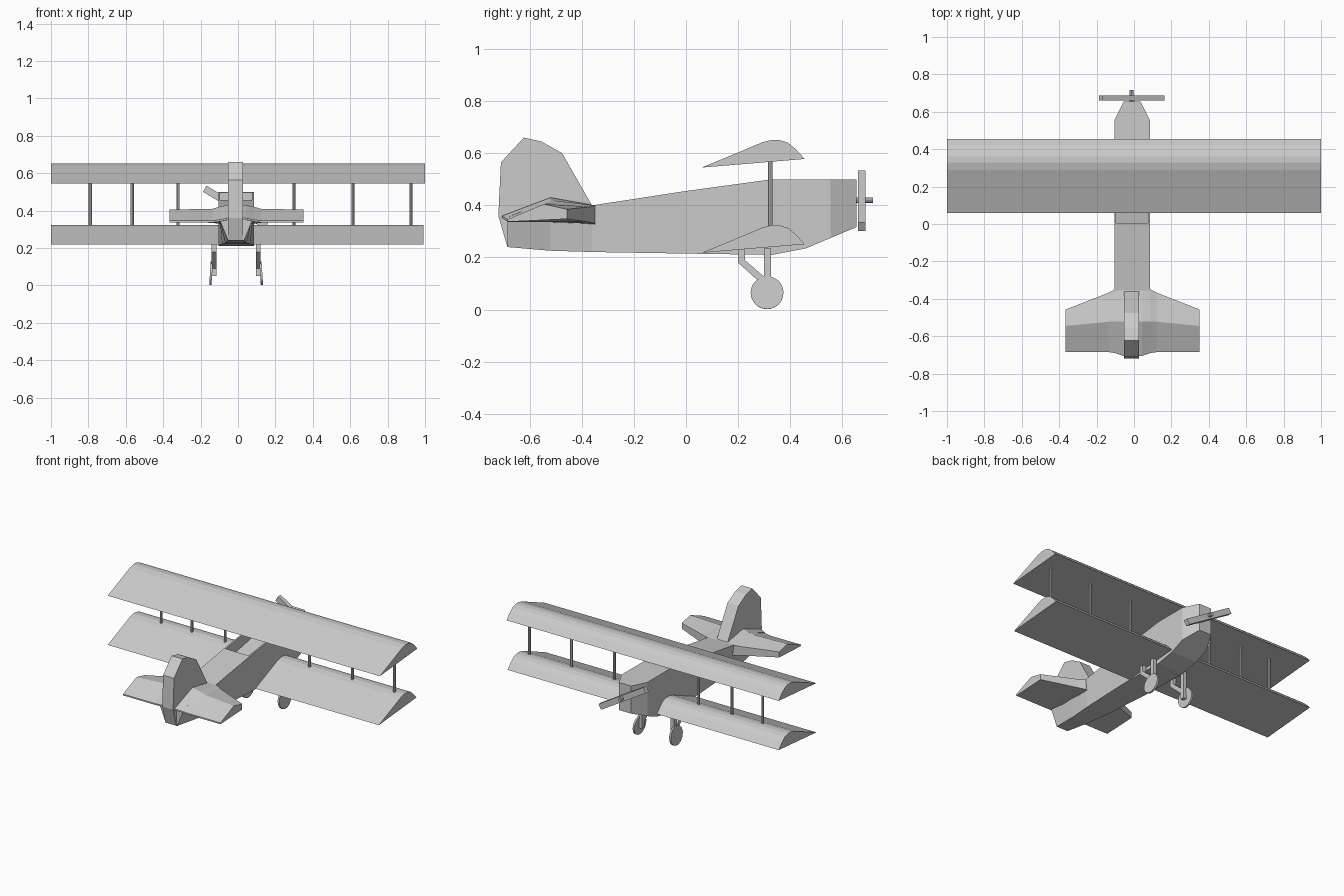
import bpy, bmesh, math
from mathutils import Vector, Matrix

if "Cube" in bpy.data.objects:
    bpy.data.objects.remove(bpy.data.objects["Cube"])

CX = -0.01  # centre line of the body


def loft(name, rings):
    """Skin a list of equal-length point rings and cap both ends."""
    bm = bmesh.new()
    vs = [[bm.verts.new(p) for p in r] for r in rings]
    n = len(rings[0])
    for a, b in zip(vs, vs[1:]):
        for i in range(n):
            j = (i + 1) % n
            bm.faces.new((a[i], a[j], b[j], b[i]))
    bm.faces.new(vs[0])
    bm.faces.new(vs[-1])
    bmesh.ops.recalc_face_normals(bm, faces=bm.faces)
    me = bpy.data.meshes.new(name)
    bm.to_mesh(me)
    bm.free()
    ob = bpy.data.objects.new(name, me)
    bpy.context.collection.objects.link(ob)
    return ob


def slab(name, profile, x0, x1):
    """Extrude a (y, z) profile along x."""
    return loft(name, [[(x, y, z) for y, z in profile] for x in (x0, x1)])


def rod(name, a, b, r, sides):
    a, b = Vector(a), Vector(b)
    d = b - a
    bpy.ops.mesh.primitive_cylinder_add(vertices=sides, radius=r, depth=d.length, location=(a + b) / 2)
    ob = bpy.context.object
    ob.name = name
    ob.rotation_euler = d.to_track_quat('Z', 'Y').to_euler()
    return ob


# fuselage: y, top z, bottom z, top half width, bottom half width
sections = [
    (0.655, 0.50, 0.317, 0.045, 0.045),
    (0.555, 0.50, 0.275, 0.095, 0.095),
    (0.46, 0.50, 0.235, 0.095, 0.095),
    (0.33, 0.50, 0.21, 0.095, 0.095),
    (0.0, 0.455, 0.215, 0.095, 0.095),
    (-0.36, 0.40, 0.221, 0.095, 0.075),
    (-0.52, 0.42, 0.226, 0.093, 0.058),
    (-0.685, 0.355, 0.24, 0.09, 0.042),
]
body = loft("fuselage", [[(CX - t, y, zt), (CX + t, y, zt), (CX + b, y, zb), (CX - b, y, zb)]
                         for y, zt, zb, t, b in sections])

# cockpit opening
cutter = slab("cockpit_cutter", [(0.005, 0.37), (0.31, 0.43), (0.31, 0.6), (0.005, 0.6)],
              CX - 0.085, CX + 0.085)
cutter.hide_render = True
mod = body.modifiers.new("cockpit", 'BOOLEAN')
mod.operation, mod.object, mod.solver = 'DIFFERENCE', cutter, 'EXACT'
bpy.context.view_layer.objects.active = body
bpy.ops.object.modifier_apply(modifier=mod.name)
bpy.data.objects.remove(cutter)

# rudder
slab("rudder", [(-0.355, 0.39), (-0.475, 0.60), (-0.555, 0.645), (-0.622, 0.66),
                (-0.71, 0.565), (-0.72, 0.36), (-0.685, 0.24), (-0.60, 0.24)],
     -0.053, 0.027)

# tailplane stations: half span, front y, front low z, front high z, crest y, crest z, rear y, rear z
half = [
    (0.05, -0.35, 0.32, 0.40, -0.52, 0.43, -0.705, 0.36),
    (0.095, -0.35, 0.33, 0.40, -0.52, 0.42, -0.69, 0.35),
    (0.13, -0.368, 0.335, 0.395, -0.523, 0.41, -0.685, 0.346),
    (0.358, -0.457, 0.348, 0.385, -0.545, 0.405, -0.685, 0.346),
]
stations = [(-s[0],) + s[1:] for s in reversed(half)] + half
loft("tailplane", [[(-0.007 + x, fy, fl), (-0.007 + x, fy, fh), (-0.007 + x, cy, cz),
                    (-0.007 + x, ry, rz), (-0.007 + x, ry, rz - 0.009)]
                   for x, fy, fl, fh, cy, cz, ry, rz in stations])

# upper and lower wings share one airfoil
foil = [(0.06, 0.545), (0.455, 0.578), (0.42, 0.617), (0.39, 0.641), (0.36, 0.65),
        (0.33, 0.651), (0.29, 0.641), (0.215, 0.609), (0.14, 0.578)]
slab("upper_wing", foil, -1.0, 1.0)
slab("lower_wing", [(y, z - 0.327) for y, z in foil], -1.0, 0.993)

# wing struts
for i, x in enumerate((-0.79, -0.565, -0.32, 0.30, 0.615, 0.925)):
    rod(f"wing_strut_{i + 1}", (x, 0.323, 0.30), (x, 0.323, 0.575), 0.0085, 8)

# landing gear
for side, tag in ((-1, "left"), (1, "right")):
    x = CX + side * 0.118
    slab(f"front_leg_{tag}", [(0.30, 0.05), (0.326, 0.05), (0.326, 0.235), (0.30, 0.235)],
         x - 0.013, x + 0.013)
    slab(f"rear_leg_{tag}", [(0.20, 0.235), (0.20, 0.18), (0.30, 0.09), (0.30, 0.126), (0.226, 0.19), (0.226, 0.235)],
         x - 0.013, x + 0.013)
    wx = CX + side * 0.134
    tilt = Vector((1, 0, side * 0.06)).normalized() * 0.006
    c = Vector((wx, 0.311, 0.065))
    rod(f"wheel_{tag}", c - tilt, c + tilt, 0.063, 24)

# propeller and hub
bpy.ops.mesh.primitive_cube_add(size=1, location=(-0.013, 0.674, 0.418))
blade = bpy.context.object
blade.name = "propeller"
blade.scale = (0.385, 0.028, 0.038)
blade.rotation_euler = (0, math.radians(31), 0)
rod("propeller_hub", (-0.013, 0.64, 0.42), (-0.013, 0.717, 0.42), 0.011, 8)
